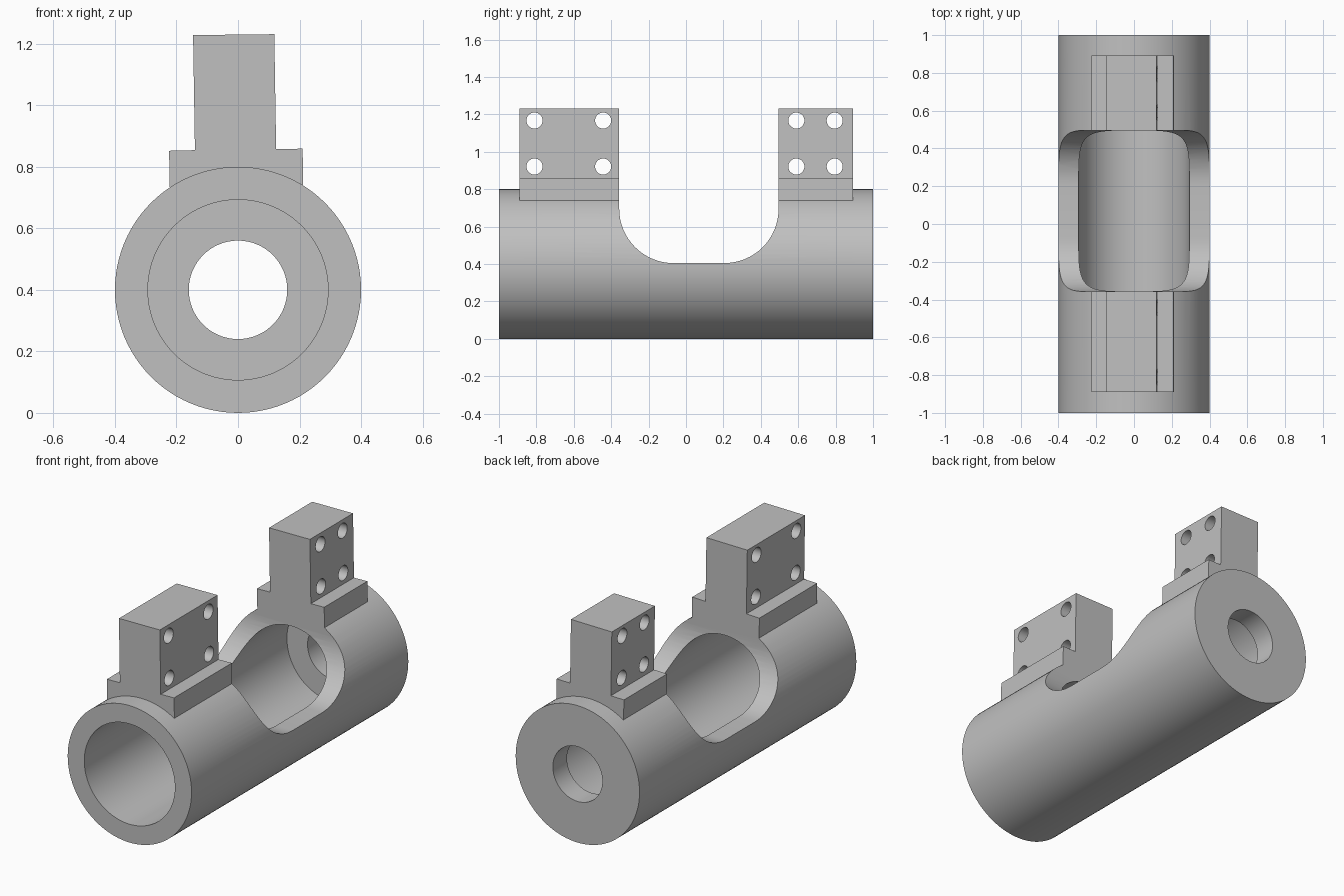
import bpy, bmesh, math
from mathutils import Vector, Matrix

cube = bpy.data.objects.get("Cube")
if cube:
    bpy.data.objects.remove(cube, do_unlink=True)

grey = bpy.data.materials.new("machined grey")
grey.use_nodes = True
colour = (0.53, 0.53, 0.53, 1)
grey.diffuse_color = colour
grey.node_tree.nodes["Principled BSDF"].inputs["Base Color"].default_value = colour

AXIS_Z = 0.4


def make_object(name, bm):
    bmesh.ops.recalc_face_normals(bm, faces=bm.faces)
    mesh = bpy.data.meshes.new(name)
    bm.to_mesh(mesh)
    bm.free()
    mesh.materials.append(grey)
    ob = bpy.data.objects.new(name, mesh)
    bpy.context.collection.objects.link(ob)
    return ob


def prism(name, points, offset):
    """Extrude a closed outline along an offset vector."""
    bm = bmesh.new()
    face = bm.faces.new([bm.verts.new(p) for p in points])
    res = bmesh.ops.extrude_face_region(bm, geom=[face], use_keep_orig=True)
    verts = [v for v in res["geom"] if isinstance(v, bmesh.types.BMVert)]
    bmesh.ops.translate(bm, verts=verts, vec=offset)
    return make_object(name, bm)


def cut(target, cutter):
    """Subtract the cutter, apply the result and discard the cutter."""
    cutter.hide_render = True
    mod = target.modifiers.new("cut", 'BOOLEAN')
    mod.operation = 'DIFFERENCE'
    mod.solver = 'EXACT'
    mod.object = cutter
    activate(target)
    bpy.ops.object.modifier_apply(modifier=mod.name)
    bpy.data.objects.remove(cutter, do_unlink=True)


def activate(ob):
    bpy.ops.object.select_all(action='DESELECT')
    ob.select_set(True)
    bpy.context.view_layer.objects.active = ob


def smooth(ob):
    activate(ob)
    bpy.ops.object.shade_smooth_by_angle(angle=math.radians(30))


# Tube: wide bore from the front, narrow hole through the back wall
profile = [(0.293, -1), (0.4, -1), (0.4, 1), (0.16, 1), (0.16, 0.87), (0.293, 0.87)]
bm = bmesh.new()
verts = [bm.verts.new((r, y, AXIS_Z)) for r, y in profile]
edges = [bm.edges.new((verts[i - 1], verts[i])) for i in range(len(verts))]
bmesh.ops.spin(bm, geom=verts + edges, cent=(0, 0, AXIS_Z), axis=(0, 1, 0),
               angle=math.tau, steps=96, use_merge=True)
bmesh.ops.remove_doubles(bm, verts=bm.verts, dist=0.0001)
tube = make_object("tube", bm)

# Round-cornered opening across the upper half of the tube
Y0, Y1, FLOOR, R = -0.357, 0.495, 0.405, 0.29
outline = [(-0.5, Y1, 1), (-0.5, Y0, 1)]
for centre_y, start in ((Y0 + R, math.pi), (Y1 - R, 1.5 * math.pi)):
    for i in range(17):
        a = start + i / 16 * math.pi / 2
        outline.append((-0.5, centre_y + R * math.cos(a), FLOOR + R + R * math.sin(a)))
cut(tube, prism("opening_cutter", outline, Vector((1, 0, 0))))
smooth(tube)

# Mounting blocks: stepped section with four cross holes each
section = [(-0.222, 0.735), (-0.224, 0.852), (-0.14, 0.854), (-0.146, 1.228),
           (0.118, 1.231), (0.124, 0.857), (0.21, 0.859), (0.212, 0.74)]
blocks = (("front_mounting_block", -0.89, Y0, (-0.81, -0.443)),
          ("back_mounting_block", Y1, 0.893, (0.59, 0.795)))
for name, y0, y1, hole_ys in blocks:
    block = prism(name, [(x, y0, z) for x, z in section], Vector((0, y1 - y0, 0)))
    bm = bmesh.new()
    for y in hole_ys:
        for z in (0.921, 1.167):
            place = Matrix.Translation((0, y, z)) @ Matrix.Rotation(math.pi / 2, 4, 'Y')
            bmesh.ops.create_cone(bm, cap_ends=True, segments=32, radius1=0.043,
                                  radius2=0.043, depth=1, matrix=place)
    cut(block, make_object("hole_cutter", bm))
    smooth(block)
